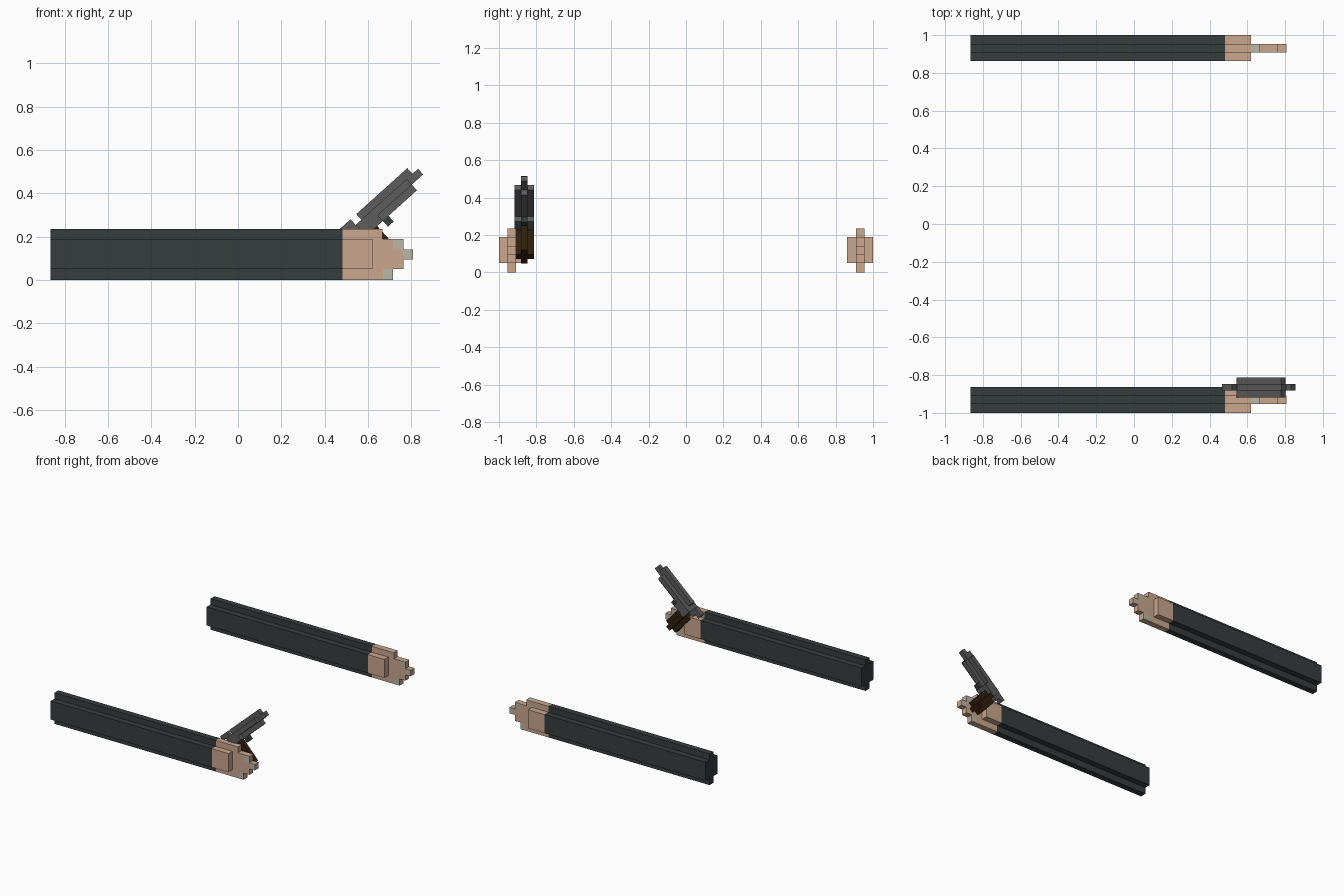
import bpy, bmesh, math
from mathutils import Matrix, Vector

cube = bpy.data.objects.get("Cube")
if cube:
    bpy.data.objects.remove(cube, do_unlink=True)


def material(name, rgb):
    m = bpy.data.materials.new(name)
    m.use_nodes = True
    m.diffuse_color = (*rgb, 1)
    m.node_tree.nodes["Principled BSDF"].inputs["Base Color"].default_value = (*rgb, 1)
    return m


SLEEVE = material("dark sleeve", (0.037, 0.046, 0.046))
SKIN = material("skin", (0.60, 0.39, 0.275))
NAIL = material("pale nail", (0.49, 0.475, 0.38))
STEEL = material("steel grey", (0.11, 0.11, 0.11))
GRIP = material("dark brown grip", (0.03, 0.014, 0.004))


def boxes(name, mats, spans, matrix=Matrix(), paint=None):
    """One object made of axis-aligned boxes, each (x0, x1, y0, y1, z0, z1)."""
    bm = bmesh.new()
    for x0, x1, y0, y1, z0, z1 in spans:
        size = Vector((x1 - x0, y1 - y0, z1 - z0))
        mid = Vector((x0 + x1, y0 + y1, z0 + z1)) / 2
        bmesh.ops.create_cube(bm, size=1, matrix=Matrix.Translation(mid) @ Matrix.Diagonal((*size, 1)))
    bm.normal_update()
    if paint:
        for f in bm.faces:
            f.material_index = int(paint(f.normal))
    me = bpy.data.meshes.new(name)
    bm.to_mesh(me)
    bm.free()
    for m in mats:
        me.materials.append(m)
    ob = bpy.data.objects.new(name, me)
    ob.matrix_world = matrix
    bpy.context.collection.objects.link(ob)
    return ob


# Arms: cross-shaped sleeve, stepped hand with pale finger tips
BACK, CUFF = -0.865, 0.483
WIDE, THIN = 0.069, 0.023
LEVELS = [0, 0.05, 0.095, 0.14, 0.19, 0.235]
REACH = [0.67, 0.763, 0.763, 0.715, 0.62]


def extrude_cross(name, x0, x1, mat, place):
    # Twelve-sided plus profile pushed along x
    low, high, top = LEVELS[1], LEVELS[4], LEVELS[5]
    half = [(THIN, 0), (THIN, low), (WIDE, low), (WIDE, high), (THIN, high), (THIN, top)]
    ring = half + [(-y, z) for y, z in reversed(half)]
    bm = bmesh.new()
    face = bm.faces.new([bm.verts.new((x0, y, z)) for y, z in ring])
    out = bmesh.ops.extrude_face_region(bm, geom=[face])
    moved = [v for v in out["geom"] if isinstance(v, bmesh.types.BMVert)]
    bmesh.ops.translate(bm, verts=moved, vec=(x1 - x0, 0, 0))
    bmesh.ops.recalc_face_normals(bm, faces=bm.faces)
    me = bpy.data.meshes.new(name)
    bm.to_mesh(me)
    bm.free()
    me.materials.append(mat)
    ob = bpy.data.objects.new(name, me)
    ob.matrix_world = place
    bpy.context.collection.objects.link(ob)


for side, y in (("right", -0.931), ("left", 0.931)):
    place = Matrix.Translation((0, y, 0))
    extrude_cross(side + "_sleeve", BACK, CUFF, SLEEVE, place)
    extrude_cross(side + "_hand", CUFF, 0.62, SKIN, place)
    rows = [(0.62, x, -THIN, THIN, LEVELS[i], LEVELS[i + 1])
            for i, x in enumerate(REACH) if x > 0.62]
    boxes(side + "_fingers", [SKIN], rows, place)
    tips = [(REACH[i], end, -THIN, THIN, LEVELS[i], LEVELS[i + 1])
            for i, end in ((0, 0.715), (2, 0.808), (3, 0.763))]
    boxes(side + "_finger_tips", [SKIN, NAIL], tips, place, lambda n: abs(n.y) > 0.5)
    thumb = [(0.62, 0.667, -THIN, THIN, LEVELS[4], LEVELS[5])]
    boxes(side + "_thumb", [SKIN, NAIL], thumb, place, lambda n: n.z > 0.5)

# Pistol: laid out in whole units along the barrel, then tilted upward
UNIT = 0.0352
TILT = (Matrix.Translation((0.781, -0.865, 0.516))
        @ Matrix.Rotation(-math.radians(42), 4, "Y") @ Matrix.Scale(UNIT, 4))


def span(a0, a1, depth0, depth1, width=1):
    return (a0, a1, -width / 2, width / 2, -depth1, -depth0)


boxes("pistol_slide", [STEEL], [
    span(-9, 0, 0, 1),
    span(-10, -1, 1, 2, 3),
    span(-10, -7, 2, 3, 3),
    span(-7, -1, 2, 3),
], TILT)
boxes("pistol_muzzle", [STEEL], [span(-1, 1, 1, 2)], TILT)
boxes("pistol_hammer", [STEEL], [span(-12, -10, 0, 1), span(-11, -10, 1, 2)], TILT)
boxes("pistol_trigger", [SLEEVE], [span(-7, -6, 3, 4)], TILT)
boxes("pistol_grip", [GRIP], [span(-11, -8, 3, 8), span(-10, -9, 3, 8, 3)], TILT)
